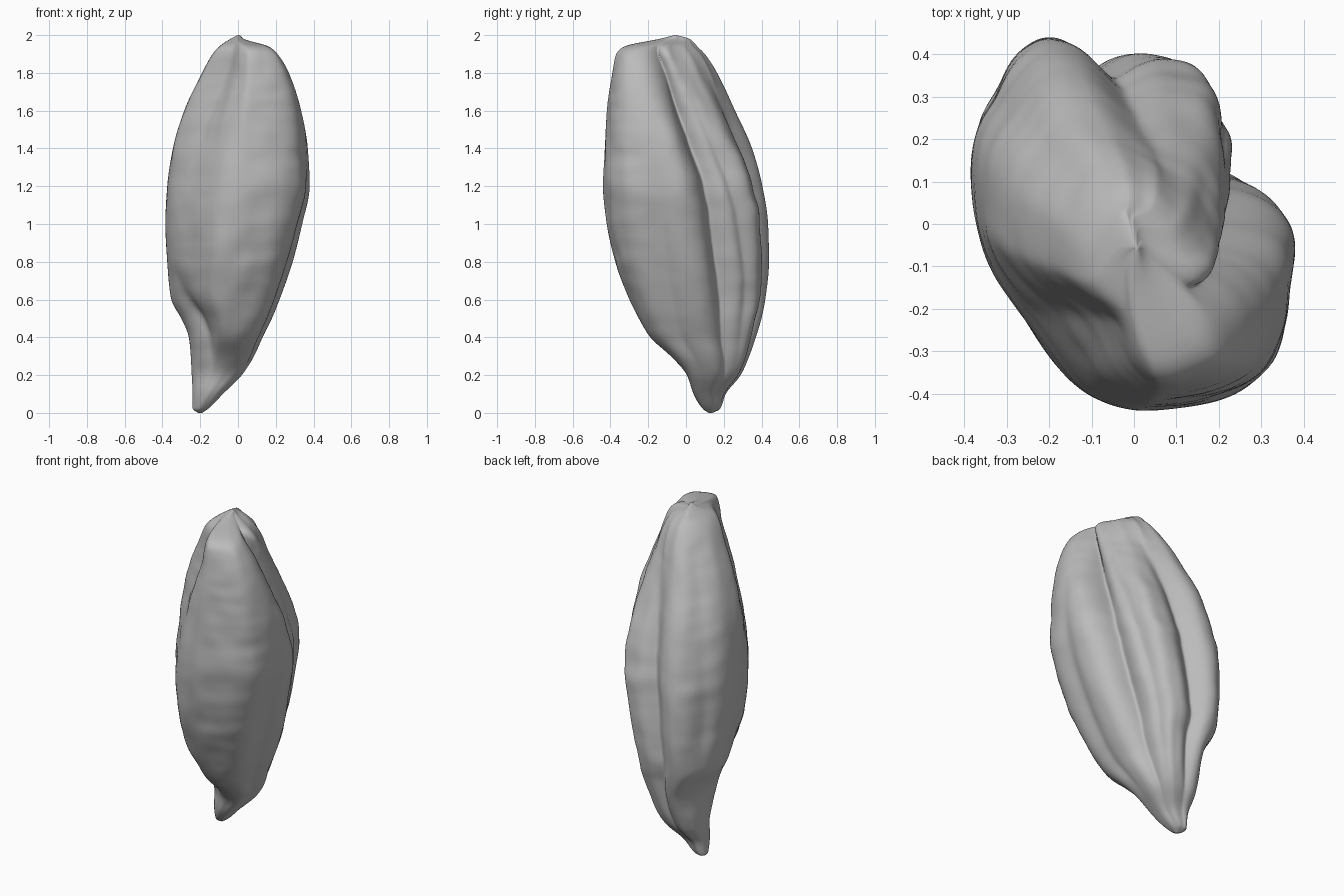
import bpy, bmesh, math
from mathutils import Vector, noise

cube = bpy.data.objects.get("Cube")
if cube:
    bpy.data.objects.remove(cube, do_unlink=True)

COLUMNS, ROWS = 200, 130

# Silhouette limits by height: z, x low, x high, y low, y high
LIMITS = [
    (0, -.21, -.19, .12, .14),
    (.02, -.24, -.16, .09, .18),
    (.1, -.24, -.08, .04, .21),
    (.2, -.245, .02, .005, .29),
    (.3, -.25, .085, -.08, .335),
    (.4, -.26, .13, -.19, .37),
    (.5, -.3, .18, -.25, .4),
    (.6, -.355, .22, -.3, .42),
    (.8, -.375, .29, -.375, .44),
    (1, -.385, .34, -.42, .435),
    (1.2, -.375, .38, -.44, .405),
    (1.4, -.345, .37, -.43, .35),
    (1.6, -.285, .335, -.42, .26),
    (1.8, -.19, .27, -.39, .165),
    (1.9, -.135, .21, -.37, .1),
    (1.94, -.1, .165, -.33, .06),
    (1.98, -.04, .03, -.14, .02),
    (2, 0, .01, -.06, -.05),
]

# Flat facets on two opposite diagonals, by height
FACET = [(0, 0), (1.05, 0), (1.3, .06), (1.55, .18), (1.8, .3), (2, .3)]

# Plump cross-section before the grooves are pressed in
SECTION = [(.385, -.1), (.38, .05), (.32, .18), (.26, .28), (.18, .36),
           (.08, .385), (-.05, .41), (-.16, .445), (-.28, .38), (-.385, .2),
           (-.37, -.05), (-.25, -.26), (-.1, -.425), (.1, -.44), (.31, -.35)]

# Each groove: path of (z, angle, depth) and angular width
GROOVES = [
    ([(0, 30, 0), (.3, 30, .2), (.8, 28, .34), (1.2, 26, .36), (1.4, 19, .4),
      (1.6, 10, .46), (1.8, 0, .52), (1.92, -8, .5), (2, -10, 0)], 16),
    ([(0, 100, 0), (.3, 100, .14), (1, 98, .19), (1.6, 90, .13), (1.9, 85, 0)], 11),
    ([(.2, 55, 0), (.6, 55, .08), (1.2, 50, .1), (1.5, 42, .05), (1.7, 35, 0)], 8),
    ([(.1, -28, 0), (.5, -28, .08), (.9, -25, .06), (1.5, -20, 0)], 8),
    ([(0, 262, 0), (.12, 262, .12), (.25, 255, .22), (.35, 240, .28),
      (.5, 222, .28), (.68, 200, .1), (.8, 190, 0)], 24),
    ([(.3, 140, 0), (.8, 140, .04), (1.5, 135, .03), (1.9, 130, 0)], 9),
]


def sample(table, z):
    """Smooth interpolation of a table whose first column is height."""
    z = min(max(z, table[0][0]), table[-1][0])
    i = max(k for k in range(len(table) - 1) if table[k][0] <= z)
    a, b = table[i], table[i + 1]
    before, after = table[max(i - 1, 0)], table[min(i + 2, len(table) - 1)]
    h = b[0] - a[0]
    t = (z - a[0]) / h
    result = []
    for k in range(1, len(a)):
        slope = (b[k] - a[k]) / h
        left = (a[k] - before[k]) / (a[0] - before[0]) if i else slope
        right = (after[k] - b[k]) / (after[0] - b[0]) if after is not b else slope
        m0 = 0 if left * slope <= 0 else 2 * left * slope / (left + slope)
        m1 = 0 if right * slope <= 0 else 2 * right * slope / (right + slope)
        result.append(a[k] + t * h * m0
                      + t * t * (3 * (b[k] - a[k]) - h * (2 * m0 + m1))
                      + t ** 3 * (h * (m0 + m1) - 2 * (b[k] - a[k])))
    return result


def section_point(u):
    """Point on the closed cross-section curve, u running from 0 to 1."""
    n = len(SECTION)
    i, t = int(u * n), u * n % 1
    p = [Vector(SECTION[(i + k) % n]) for k in (-1, 0, 1, 2)]
    return (p[1] + (p[2] - p[0]) * t / 2
            + (p[0] * 2 - p[1] * 5 + p[2] * 4 - p[3]) * t * t / 2
            + (p[1] * 3 - p[0] - p[2] * 3 + p[3]) * t ** 3 / 2)


def ring(z):
    """One grooved, wrinkled cross-section fitted to the limits at height z."""
    paths = [(sample(path, z), width) for path, width in GROOVES]
    facet = sample(FACET, z)[0]
    points = []
    for c in range(COLUMNS):
        p = section_point(c / COLUMNS)
        turn = math.atan2(p.y, p.x)
        press = facet * max(0, math.sin(2 * turn))
        for (centre, depth), width in paths:
            away = abs((math.degrees(turn) - centre + 180) % 360 - 180)
            press += depth * math.exp(-(away / width) ** 1.5)
        wrinkle = noise.noise(Vector((p.x * 9, p.y * 9, z * 6)))
        fine = noise.noise(Vector((p.x * 6, p.y * 6, z * 18)))
        points.append(p * (1 - press + .016 * wrinkle + .012 * fine))
    low = [min(p[k] for p in points) for k in (0, 1)]
    high = [max(p[k] for p in points) for k in (0, 1)]
    x0, x1, y0, y1 = sample(LIMITS, z)
    return [(x0 + (x1 - x0) * (p.x - low[0]) / (high[0] - low[0]),
             y0 + (y1 - y0) * (p.y - low[1]) / (high[1] - low[1]), z)
            for p in points]


# Pod body: stacked rings, closed at both tips
bm = bmesh.new()
rings = []
for r in range(ROWS):
    z = 1 - math.cos(math.pi * r / (ROWS - 1))
    rings.append([bm.verts.new(p) for p in ring(z)])
for lower, upper in zip(rings, rings[1:]):
    for c in range(COLUMNS):
        d = (c + 1) % COLUMNS
        bm.faces.new((lower[c], lower[d], upper[d], upper[c]))
bm.faces.new(rings[0][::-1])
bm.faces.new(rings[-1])
for step in range(3):
    bmesh.ops.smooth_vert(bm, verts=bm.verts, factor=.5,
                          use_axis_x=True, use_axis_y=True, use_axis_z=True)
bmesh.ops.recalc_face_normals(bm, faces=bm.faces)
for face in bm.faces:
    face.smooth = True

mesh = bpy.data.meshes.new("seed_pod")
bm.to_mesh(mesh)
bm.free()
pod = bpy.data.objects.new("seed_pod", mesh)
bpy.context.collection.objects.link(pod)

# Plain grey husk
husk = bpy.data.materials.new("husk_grey")
husk.use_nodes = True
colour = (.5, .5, .5, 1)
husk.diffuse_color = colour
husk.node_tree.nodes["Principled BSDF"].inputs["Base Color"].default_value = colour
mesh.materials.append(husk)
